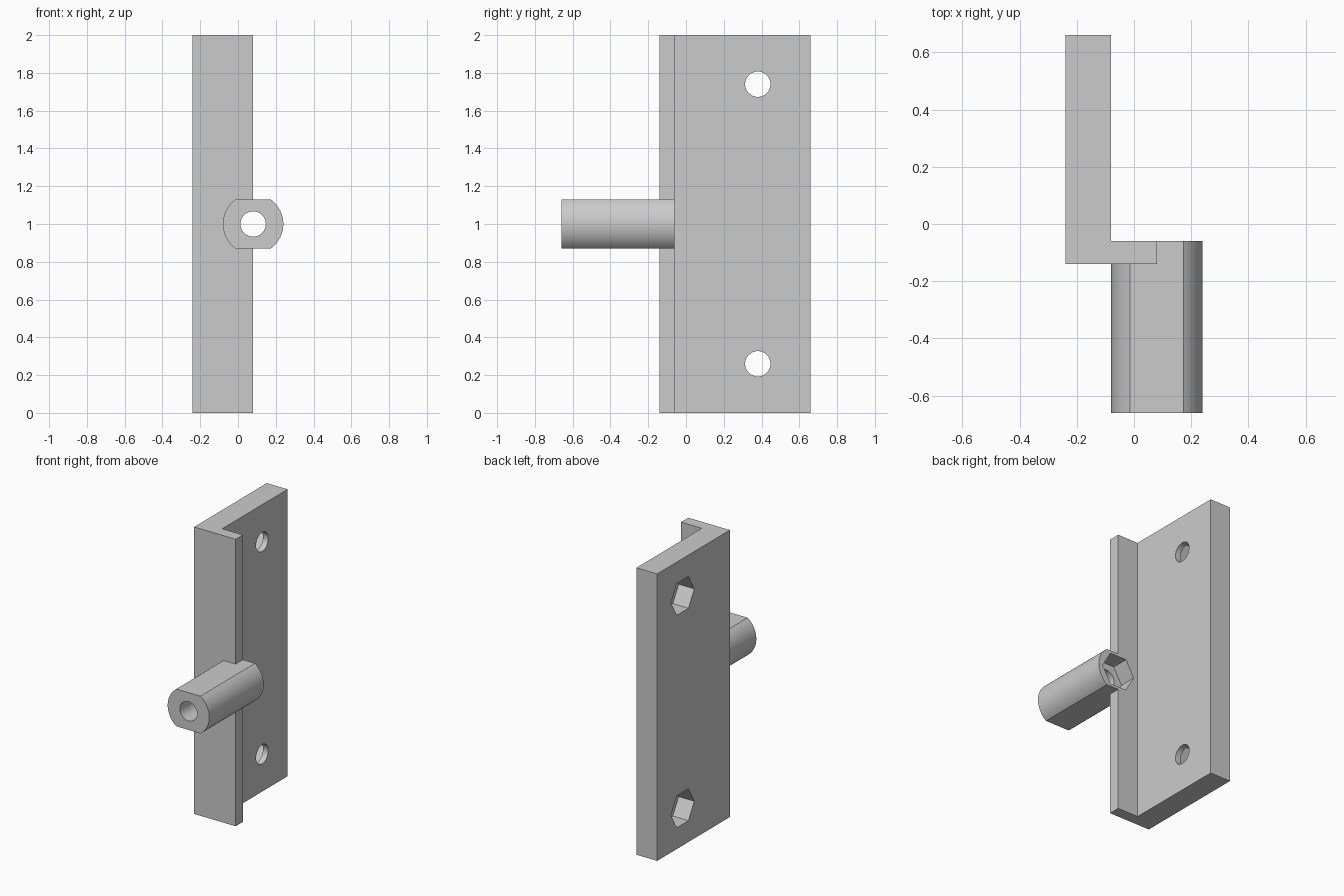
import bpy
import bmesh
from math import sin, cos, pi, asin, radians

cube = bpy.data.objects.get("Cube")
if cube:
    bpy.data.objects.remove(cube, do_unlink=True)

grey = bpy.data.materials.new("light_grey")
grey.use_nodes = True
grey.diffuse_color = (0.6, 0.6, 0.6, 1)
grey.node_tree.nodes["Principled BSDF"].inputs["Base Color"].default_value = (0.6, 0.6, 0.6, 1)

PLACE = {
    "x": lambda u, v, w: (w, u, v),
    "y": lambda u, v, w: (u, w, v),
    "z": lambda u, v, w: (u, v, w),
}


def prism(name, outline, axis, low, high):
    """Extrude a flat outline along an axis."""
    bm = bmesh.new()
    ends = [[bm.verts.new(PLACE[axis](u, v, w)) for u, v in outline] for w in (low, high)]
    for end in ends:
        bm.faces.new(end)
    n = len(outline)
    for i in range(n):
        j = (i + 1) % n
        bm.faces.new((ends[0][i], ends[0][j], ends[1][j], ends[1][i]))
    bmesh.ops.recalc_face_normals(bm, faces=bm.faces)
    mesh = bpy.data.meshes.new(name)
    bm.to_mesh(mesh)
    bm.free()
    mesh.materials.append(grey)
    obj = bpy.data.objects.new(name, mesh)
    bpy.context.collection.objects.link(obj)
    return obj


def ring(cu, cv, radius, sides):
    return [(cu + radius * cos(2 * pi * i / sides), cv + radius * sin(2 * pi * i / sides))
            for i in range(sides)]


def combine(target, tool, operation):
    mod = target.modifiers.new(operation.lower(), "BOOLEAN")
    mod.operation = operation
    mod.solver = "EXACT"
    mod.object = tool
    bpy.context.view_layer.objects.active = target
    bpy.ops.object.modifier_apply(modifier=mod.name)
    bpy.data.objects.remove(tool, do_unlink=True)


HOLE, NUT, POCKET = 0.067, 0.128, 0.12

# L-shaped plate with a short front flange
left, inner, tip = -0.24, -0.08, 0.08
front, step, back = -0.14, -0.06, 0.66
bracket = prism("mounting_bracket",
                [(left, front), (tip, front), (tip, step), (inner, step), (inner, back), (left, back)],
                "z", 0, 2)

# Round post with flats above and below
radius, flat = 0.16, 0.13
half = asin(flat / radius)
outline = []
for centre in (0, pi):
    for i in range(25):
        a = centre - half + 2 * half * i / 24
        outline.append((tip + radius * cos(a), 1 + radius * sin(a)))
combine(bracket, prism("post", outline, "y", -0.66, step), "UNION")

# Bore through the post, with a nut pocket at its back end
combine(bracket, prism("post_bore", ring(tip, 1, HOLE, 48), "y", -0.8, 0.1), "DIFFERENCE")
combine(bracket, prism("post_pocket", ring(tip, 1, NUT, 6), "y", step - POCKET, 0.1), "DIFFERENCE")

# Screw holes in the plate, with nut pockets on the outer face
for z in (0.26, 1.74):
    combine(bracket, prism("screw_hole", ring(0.38, z, HOLE, 48), "x", -0.4, 0.1), "DIFFERENCE")
    combine(bracket, prism("screw_pocket", ring(0.38, z, NUT, 6), "x", -0.4, left + POCKET), "DIFFERENCE")

# Smooth round walls, sharp edges elsewhere
bpy.ops.object.select_all(action="DESELECT")
bracket.select_set(True)
bpy.context.view_layer.objects.active = bracket
bpy.ops.object.shade_smooth_by_angle(angle=radians(30))
